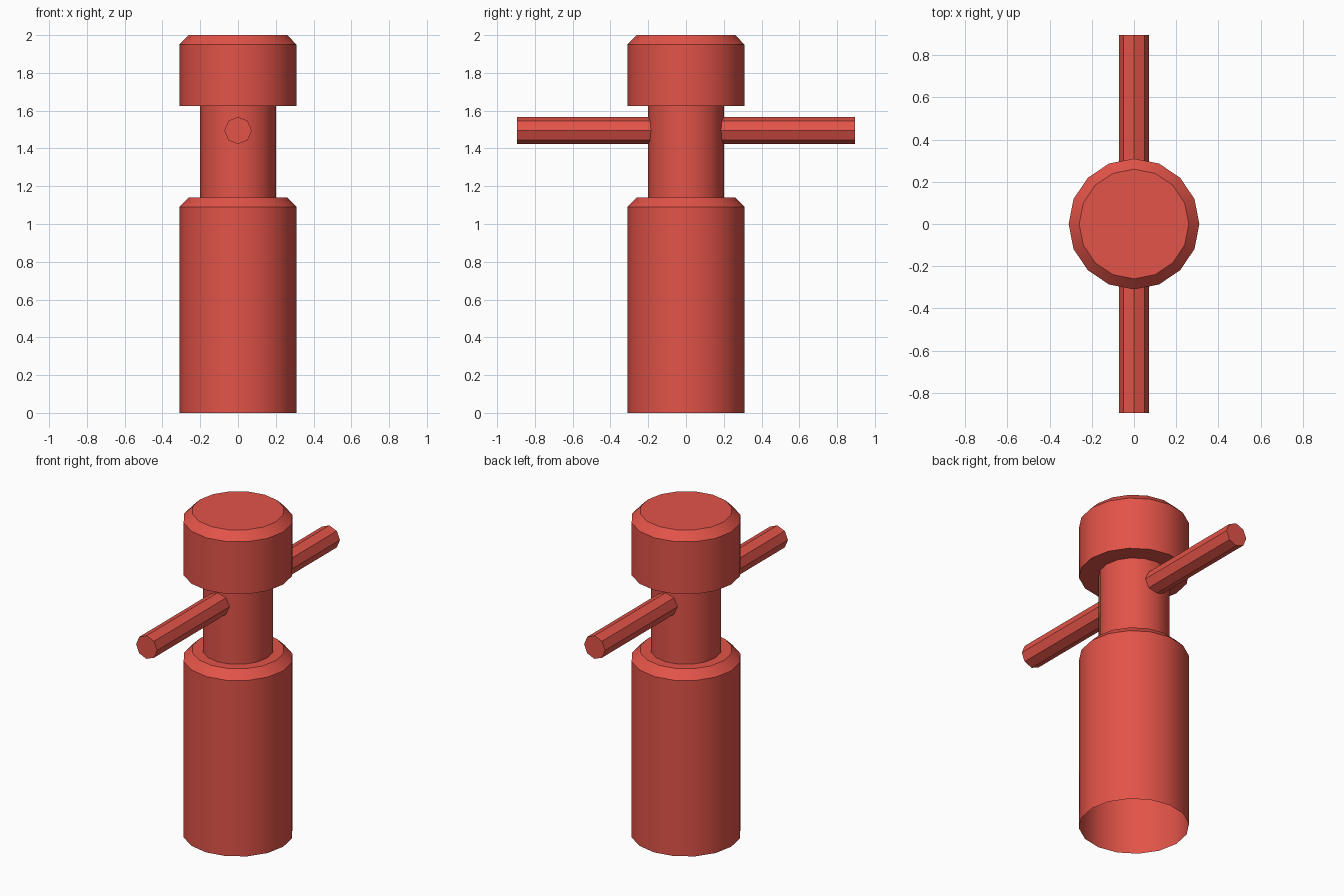
import bpy, bmesh, math
from mathutils import Matrix

cube = bpy.data.objects.get("Cube")
if cube:
    bpy.data.objects.remove(cube, do_unlink=True)

red = bpy.data.materials.new("red")
red.use_nodes = True
color = (0.76, 0.087, 0.065, 1.0)
red.diffuse_color = color
red.node_tree.nodes["Principled BSDF"].inputs["Base Color"].default_value = color


def add_object(name, bm):
    mesh = bpy.data.meshes.new(name)
    bm.to_mesh(mesh)
    bm.free()
    mesh.materials.append(red)
    obj = bpy.data.objects.new(name, mesh)
    bpy.context.collection.objects.link(obj)
    bpy.ops.object.select_all(action="DESELECT")
    obj.select_set(True)
    bpy.context.view_layer.objects.active = obj
    bpy.ops.object.shade_smooth_by_angle(angle=math.radians(30))
    return obj


def lathe(name, profile, sides):
    """Turn (radius, height) points around z and cap the top only."""
    bm = bmesh.new()
    rings = []
    for radius, z in profile:
        rings.append([bm.verts.new((radius * math.cos(a), radius * math.sin(a), z))
                      for a in (math.tau * i / sides for i in range(sides))])
    for low, high in zip(rings, rings[1:]):
        for i in range(sides):
            j = (i + 1) % sides
            bm.faces.new((low[i], low[j], high[j], high[i]))
    bm.faces.new(rings[-1])
    return add_object(name, bm)


# Hollow shaft, open at the bottom, with chamfered shoulder, neck and head
outer, chamfer, neck = 0.31, 0.26, 0.2
lathe("shaft_with_head", [
    (outer, 0), (outer, 1.09), (chamfer, 1.14),
    (neck, 1.14), (neck, 1.625),
    (outer, 1.625), (outer, 1.95), (chamfer, 2.0)], 16)

# Octagonal crossbar through the neck, running front to back
bm = bmesh.new()
bmesh.ops.create_cone(bm, cap_ends=True, segments=8, radius1=0.072, radius2=0.072,
                      depth=1.79,
                      matrix=Matrix.Translation((0, 0, 1.495)) @ Matrix.Rotation(math.pi / 2, 4, "X"))
add_object("crossbar", bm)
